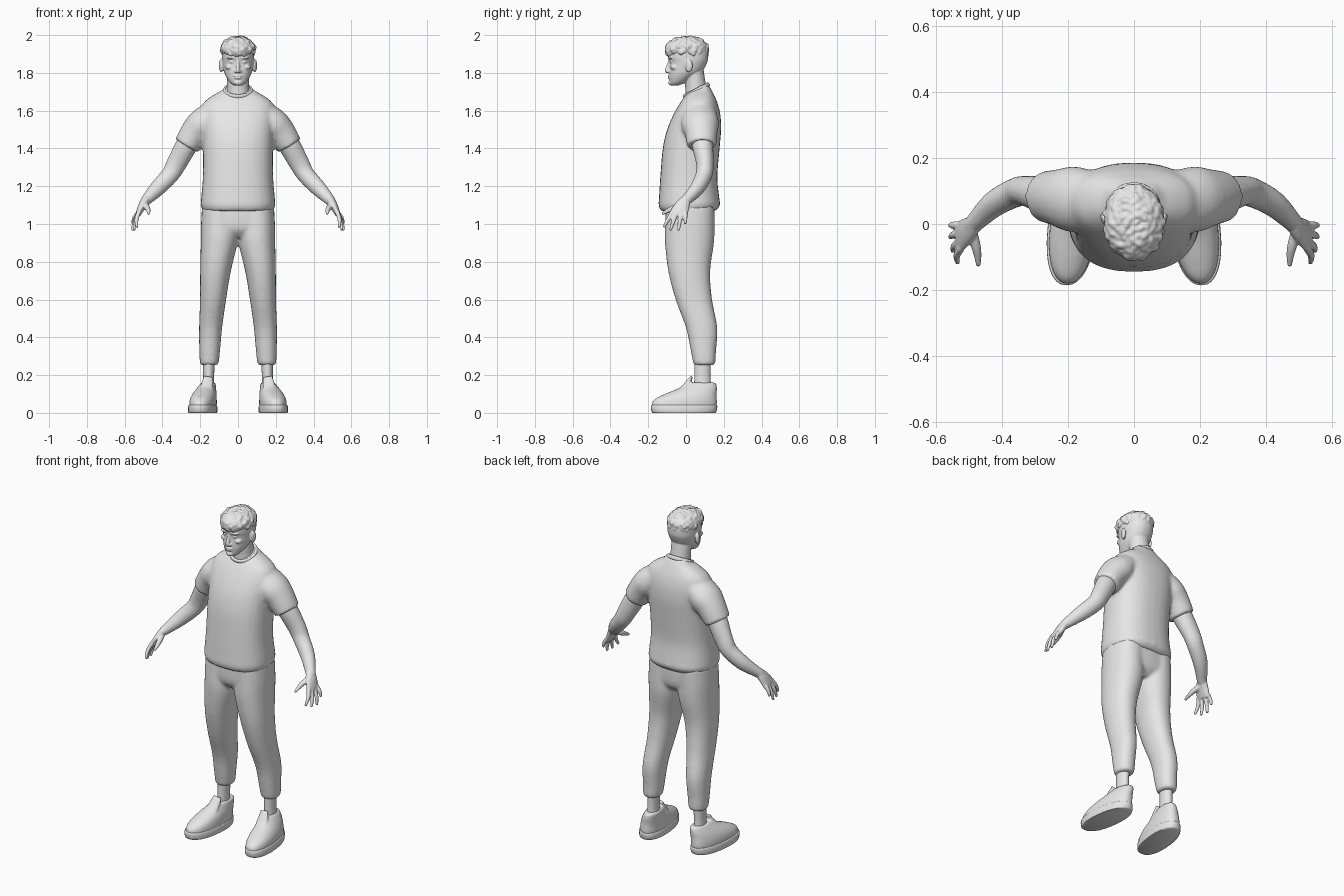
import bpy
import bmesh
import math
import random
from mathutils import Vector, Matrix

default_cube = bpy.data.objects.get("Cube")
if default_cube:
    bpy.data.objects.remove(default_cube, do_unlink=True)

clay = bpy.data.materials.new("light_grey_clay")
clay.use_nodes = True
clay.diffuse_color = (.8, .8, .8, 1)
clay.node_tree.nodes["Principled BSDF"].inputs["Base Color"].default_value = (.8, .8, .8, 1)


def smooth_rows(rows, steps=4):
    """Catmull-Rom interpolation of the rows of a profile."""
    rows = [Vector(r) for r in rows]
    out = []
    for i in range(len(rows) - 1):
        p, q = rows[i], rows[i + 1]
        before = rows[max(i - 1, 0)]
        after = rows[min(i + 2, len(rows) - 1)]
        for s in range(steps):
            t = s / steps
            out.append(.5 * (2 * p + (q - before) * t
                             + (2 * before - 5 * p + 4 * q - after) * t ** 2
                             + (3 * p - before - 3 * q + after) * t ** 3))
    return out + [rows[-1]]


def loft(bm, rings, power=2.0, sides=32):
    """Skin closed superellipse rings, each given as centre, u axis, v axis."""
    loops = []
    for centre, u, v in rings:
        loop = []
        for k in range(sides):
            a = math.tau * k / sides
            c, s = math.cos(a), math.sin(a)
            c = math.copysign(abs(c) ** (2 / power), c)
            s = math.copysign(abs(s) ** (2 / power), s)
            loop.append(bm.verts.new(centre + u * c + v * s))
        loops.append(loop)
    for low, high in zip(loops, loops[1:]):
        for k in range(sides):
            n = (k + 1) % sides
            bm.faces.new((low[k], low[n], high[n], high[k]))
    bm.faces.new(loops[0][::-1])
    bm.faces.new(loops[-1])


def stack(bm, rows, power=2.0, shear=0.0, steps=4):
    """Horizontal rings; row = height, centre x, half width, front y, back y."""
    rings = []
    for z, x, w, front, back in smooth_rows(rows, steps):
        depth = (back - front) / 2
        rings.append((Vector((x, (front + back) / 2, z)), Vector((w, 0, 0)),
                      Vector((shear * depth, depth, 0))))
    loft(bm, rings, power)


def tube(bm, rows, steps=4):
    """Rings square to a path; row = x, y, z, radius along y, other radius."""
    rows = smooth_rows(rows, steps)
    points = [Vector(r[:3]) for r in rows]
    rings = []
    for i, (p, r) in enumerate(zip(points, rows)):
        t = (points[min(i + 1, len(points) - 1)] - points[max(i - 1, 0)]).normalized()
        u = (Vector((0, 1, 0)) - t * t.y).normalized()
        rings.append((p, u * r[3], t.cross(u) * r[4]))
    loft(bm, rings, sides=20)


def blob(bm, centre, radii, turn=0.0, detail=3):
    matrix = (Matrix.Translation(centre) @ Matrix.Rotation(turn, 4, "Z")
              @ Matrix.Diagonal((*radii, 1)))
    bmesh.ops.create_icosphere(bm, subdivisions=detail, radius=1, matrix=matrix)


def finish(name, bm, mirror=False, voxel=0.0, relax=0):
    """Make the object, mirror it, and fuse its overlapping volumes."""
    bmesh.ops.recalc_face_normals(bm, faces=bm.faces[:])
    mesh = bpy.data.meshes.new(name)
    bm.to_mesh(mesh)
    bm.free()
    mesh.materials.append(clay)
    obj = bpy.data.objects.new(name, mesh)
    bpy.context.collection.objects.link(obj)
    bpy.context.view_layer.objects.active = obj
    bpy.ops.object.select_all(action="DESELECT")
    obj.select_set(True)
    bpy.ops.object.shade_smooth_by_angle(angle=math.radians(50))
    if mirror:
        obj.modifiers.new("Mirror", "MIRROR")
    if voxel:
        fuse = obj.modifiers.new("Fuse", "REMESH")
        fuse.mode = "VOXEL"
        fuse.voxel_size = voxel
        fuse.use_smooth_shade = True
    if relax:
        soft = obj.modifiers.new("Relax", "SMOOTH")
        soft.factor = .5
        soft.iterations = relax
    return obj


# Shirt: body and sleeves fused into one soft surface
bm = bmesh.new()
stack(bm, [(1.07, 0, .186, -.135, .158), (1.1, 0, .197, -.145, .18),
           (1.14, 0, .195, -.143, .176), (1.25, 0, .186, -.136, .166),
           (1.4, 0, .186, -.123, .178), (1.5, 0, .19, -.1, .186),
           (1.58, 0, .195, -.066, .182), (1.64, 0, .183, -.032, .167),
           (1.68, 0, .135, -.004, .15), (1.705, 0, .09, .02, .138),
           (1.735, 0, .06, .065, .12)], power=2.4)
for side in (1, -1):
    tube(bm, [(side * x, y, z, a, b) for x, y, z, a, b in (
        (.12, .07, 1.585, .09, .075), (.185, .075, 1.53, .1, .085),
        (.23, .08, 1.48, .087, .078), (.272, .083, 1.414, .077, .07))])
finish("shirt", bm, voxel=.01, relax=5)

# Collar: tilted ring around the neck
bm = bmesh.new()
rings = []
for k in range(41):
    a = math.tau * k / 40
    out = Vector((math.cos(a), math.sin(a), .5 * math.sin(a)))
    rings.append((Vector((0, .055, 1.706)) + Vector((out.x * .071, out.y * .062, out.z * .062)),
                  out.normalized() * .009, Vector((0, -.45, 1)).normalized() * .012))
loft(bm, rings, sides=12)
finish("collar", bm)

# Trousers: two legs and the hips
bm = bmesh.new()
for side in (1, -1):
    stack(bm, [(z, side * x, w, f, b) for z, x, w, f, b in (
        (.252, .153, .043, .046, .146), (.268, .152, .05, .037, .156),
        (.33, .15, .055, .025, .159), (.45, .145, .061, 0, .166),
        (.6, .132, .069, -.055, .138), (.75, .119, .081, -.094, .128),
        (.9, .1, .097, -.111, .148), (1, .098, .098, -.11, .151),
        (1.1, .095, .095, -.106, .15))], power=2.2)
stack(bm, [(.93, 0, .09, -.07, .11), (.98, 0, .185, -.106, .146),
           (1.1, 0, .19, -.108, .15)], power=2.4)
finish("trousers", bm, voxel=.01, relax=5)

# Ankles
bm = bmesh.new()
stack(bm, [(.1, .158, .034, .04, .14), (.18, .156, .029, .044, .13),
           (.28, .154, .032, .045, .132)])
finish("ankles", bm, mirror=True)

# Shoes: upper with tongue, and a flat sole
bm = bmesh.new()
stack(bm, [(.015, .185, .069, -.178, .158), (.05, .185, .07, -.181, .164),
           (.075, .183, .068, -.162, .163), (.1, .177, .062, -.112, .162),
           (.125, .169, .052, -.052, .164), (.15, .16, .041, -.005, .162),
           (.16, .158, .036, .01, .157)], power=2.2, shear=-.1)
tube(bm, [(.168, -.03, .11, .015, .036), (.162, .01, .16, .013, .032),
          (.157, .03, .192, .008, .026)])
finish("shoe_uppers", bm, mirror=True, voxel=.007, relax=3)
bm = bmesh.new()
stack(bm, [(0, .187, .073, -.176, .155), (.008, .187, .075, -.183, .162),
           (.035, .187, .074, -.186, .166), (.042, .187, .07, -.182, .163)],
      power=2.3, shear=-.1, steps=2)
finish("shoe_soles", bm, mirror=True)

# Arms with palms, fingers and thumbs
bm = bmesh.new()
tube(bm, [(.21, .075, 1.51, .055, .058), (.27, .087, 1.42, .056, .058),
          (.325, .1, 1.32, .046, .053), (.36, .095, 1.26, .044, .047),
          (.425, .06, 1.19, .039, .042), (.487, 0, 1.125, .028, .028),
          (.495, -.008, 1.11, .03, .024)])
tube(bm, [(.485, 0, 1.13, .027, .025), (.505, -.018, 1.1, .039, .022),
          (.525, -.036, 1.06, .047, .016), (.53, -.04, 1.045, .042, .012)])
fingers = [(-.072, (.535, -.118, .982)), (-.05, (.55, -.083, .966)),
           (-.026, (.557, -.04, .964)), (-.003, (.558, -.004, 1))]
for base, tip in fingers:
    knuckle = Vector((.524, base, 1.065))
    middle = knuckle.lerp(Vector(tip), .5) + Vector((.008, 0, 0))
    tube(bm, [(*knuckle, .012, .012), (*middle, .011, .011), (*tip, .007, .007)])
tube(bm, [(.495, -.015, 1.105, .016, .016), (.48, -.065, 1.085, .015, .015),
          (.474, -.1, 1.068, .011, .011), (.472, -.128, 1.053, .007, .007)])
finish("arms", bm, mirror=True, voxel=.0045, relax=3)

# Head: neck, skull, nose, lips, brows, eyes and ears
bm = bmesh.new()
tube(bm, [(0, .06, 1.64, .066, .066), (0, .052, 1.72, .056, .058),
          (0, .04, 1.82, .052, .058)])
stack(bm, [(1.733, 0, .022, -.076, -.04), (1.748, 0, .042, -.085, -.005),
           (1.78, 0, .063, -.089, .045), (1.81, 0, .075, -.089, .088),
           (1.855, 0, .083, -.087, .112), (1.885, 0, .085, -.095, .118),
           (1.93, 0, .083, -.09, .115), (1.965, 0, .065, -.065, .095),
           (1.98, 0, .04, -.03, .06)], power=2.15)
tube(bm, [(0, -.084, 1.872, .008, .008), (0, -.092, 1.84, .01, .009),
          (0, -.1, 1.814, .012, .012), (0, -.094, 1.803, .009, .012)])
blob(bm, (0, -.08, 1.748), (.022, .013, .014))
for z, w in ((1.784, .025), (1.773, .021)):
    blob(bm, (0, -.088, z), (w, .009, .006))
for side in (1, -1):
    blob(bm, (side * .012, -.092, 1.808), (.009, .009, .008))
    blob(bm, (side * .033, -.08, 1.879), (.026, .015, .007))
    blob(bm, (side * .031, -.073, 1.858), (.014, .014, .009))
    blob(bm, (side * .045, -.06, 1.83), (.022, .022, .016))
    blob(bm, (side * .089, .015, 1.838), (.011, .021, .035), turn=-side * .35)
finish("head", bm, voxel=.0035, relax=3)

# Hair: cap covered with tousled locks, shorter at the front hairline
random.seed(4)
bm = bmesh.new()
blob(bm, (0, .005, 1.925), (.088, .111, .064), detail=4)
locks = 170
for i in range(locks):
    h = 1 - 1.5 * (i + .5) / locks
    a = i * math.pi * (3 - math.sqrt(5))
    r = math.sqrt(1 - h * h)
    x, y = r * math.cos(a), r * math.sin(a)
    if h < -.1 + .35 * y:
        if y < .1 or h < -.5:
            continue
    size = random.uniform(.011, .018)
    blob(bm, (x * .081, .005 + y * .104, 1.922 + h * .062),
         (size * .8, size * 1.3, size), turn=a + random.uniform(-1, 1), detail=2)
finish("hair", bm, voxel=.0045, relax=2)
